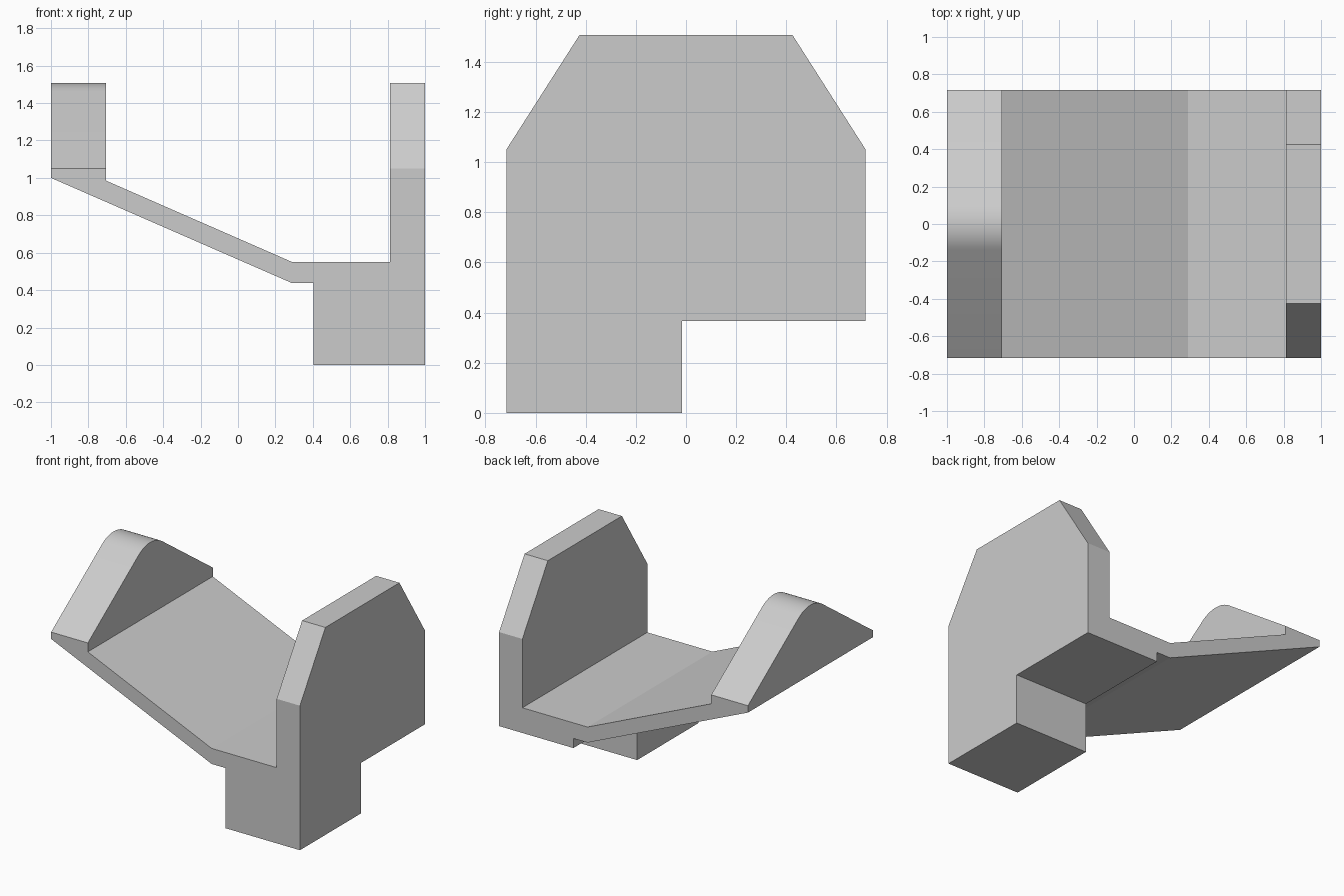
import bpy
import bmesh
from math import sin, cos, radians
from mathutils import Vector

cube = bpy.data.objects.get("Cube")
if cube:
    bpy.data.objects.remove(cube, do_unlink=True)

grey = bpy.data.materials.new("light grey")
grey.use_nodes = True
colour = (0.6, 0.6, 0.6, 1)
grey.diffuse_color = colour
grey.node_tree.nodes["Principled BSDF"].inputs["Base Color"].default_value = colour


def prism(name, profile, axis, start, end):
    """Extrude a closed profile along x (profile is y, z) or y (profile is x, z)."""
    place = (lambda a, b: (start, a, b)) if axis == "x" else (lambda a, b: (a, start, b))
    bm = bmesh.new()
    face = bm.faces.new([bm.verts.new(place(a, b)) for a, b in profile])
    result = bmesh.ops.extrude_face_region(bm, geom=[face])
    moved = [v for v in result["geom"] if isinstance(v, bmesh.types.BMVert)]
    shift = end - start
    bmesh.ops.translate(bm, verts=moved, vec=Vector((shift, 0, 0) if axis == "x" else (0, shift, 0)))
    bmesh.ops.recalc_face_normals(bm, faces=bm.faces)
    mesh = bpy.data.meshes.new(name)
    bm.to_mesh(mesh)
    bm.free()
    mesh.materials.append(grey)
    obj = bpy.data.objects.new(name, mesh)
    bpy.context.collection.objects.link(obj)
    return obj


half = 0.717      # half depth
shoulder = 1.05   # height where both uprights start to narrow
top = 1.507
inner = 0.813     # inside of the tall side wall
fin_inner = -0.705

# Sloping tray with its level floor and the thick ledge under the wall
prism("tray", [(-1, 1.0), (-1, shoulder), (fin_inner, shoulder), (fin_inner, 0.985),
               (0.29, 0.55), (1, 0.55), (1, 0.367), (0.403, 0.367),
               (0.403, 0.437), (0.29, 0.437)], "y", -half, half)

# Tall wall with chamfered upper corners
prism("side_wall", [(-half, 0.55), (half, 0.55), (half, shoulder), (0.425, top),
                    (-0.425, top), (-half, shoulder)], "x", inner, 1)

# Foot under the front half
prism("foot", [(-half, 0), (-0.015, 0), (-0.015, 0.367), (-half, 0.367)], "x", 0.403, 1)

# Peaked fin with a rounded crest
radius, steepness = 0.235, 35.5
crest = [(radius * sin(radians(a)), top - radius + radius * cos(radians(a)))
         for a in [steepness * (1 - i / 6) for i in range(13)]]
fin = prism("rounded_fin", [(-half, shoulder), (half, shoulder)] + crest, "x", -1, fin_inner)

# Smooth only the crest of the fin
bpy.context.view_layer.objects.active = fin
fin.select_set(True)
bpy.ops.object.shade_smooth_by_angle(angle=radians(20))
fin.select_set(False)
